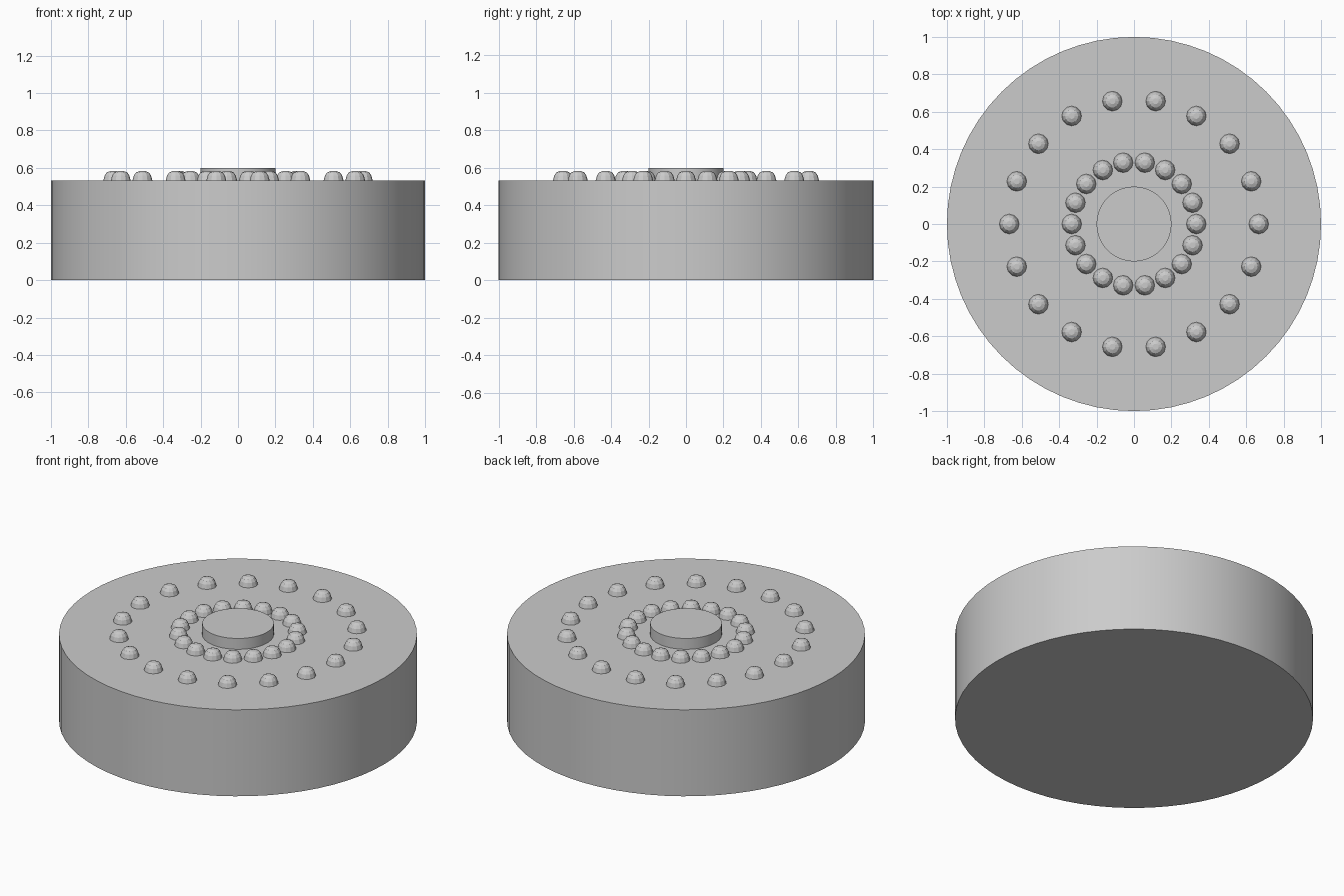
import bpy
import bmesh
from math import cos, sin, tau, radians

if "Cube" in bpy.data.objects:
    bpy.data.objects.remove(bpy.data.objects["Cube"], do_unlink=True)

DECK = 0.533
BOLTS_PER_RING = 18

grey = bpy.data.materials.new("plain grey")
grey.use_nodes = True
colour = (0.6, 0.6, 0.6, 1)
grey.diffuse_color = colour
grey.node_tree.nodes["Principled BSDF"].inputs["Base Color"].default_value = colour


def lathe_mesh(name, profile, sides):
    """Closed solid turned about z from (radius, height) points, bottom to top."""
    bm = bmesh.new()
    rings = [[bm.verts.new((r * cos(tau * i / sides), r * sin(tau * i / sides), z))
              for i in range(sides)] for r, z in profile]
    bm.faces.new(rings[0][::-1])
    for low, high in zip(rings, rings[1:]):
        for i in range(sides):
            j = (i + 1) % sides
            bm.faces.new((low[i], low[j], high[j], high[i]))
    bm.faces.new(rings[-1])
    mesh = bpy.data.meshes.new(name)
    bm.to_mesh(mesh)
    bm.free()
    mesh.materials.append(grey)
    return mesh


def place(name, mesh, location=(0, 0, 0)):
    obj = bpy.data.objects.new(name, mesh)
    obj.location = location
    bpy.context.collection.objects.link(obj)
    return obj


def smooth(obj):
    bpy.ops.object.select_all(action='DESELECT')
    obj.select_set(True)
    bpy.context.view_layer.objects.active = obj
    bpy.ops.object.shade_smooth_by_angle(angle=radians(30))


# Main drum and the raised hub on its deck
smooth(place("drum", lathe_mesh("drum", [(1, 0), (1, DECK)], 64)))
smooth(place("hub", lathe_mesh("hub", [(0.2, DECK - 0.02), (0.2, 0.6)], 64)))

# Domed bolts in two concentric rings
dome = [(0.053, 0), (0.046, 0.026), (0.035, 0.042), (0.016, 0.05)]
bolt = lathe_mesh("bolt", dome, 12)
for ring_name, radius in (("inner", 0.333), ("outer", 0.667)):
    for i in range(BOLTS_PER_RING):
        a = tau * i / BOLTS_PER_RING
        place(f"{ring_name}_bolt_{i + 1}", bolt,
              (radius * cos(a), radius * sin(a), DECK))
